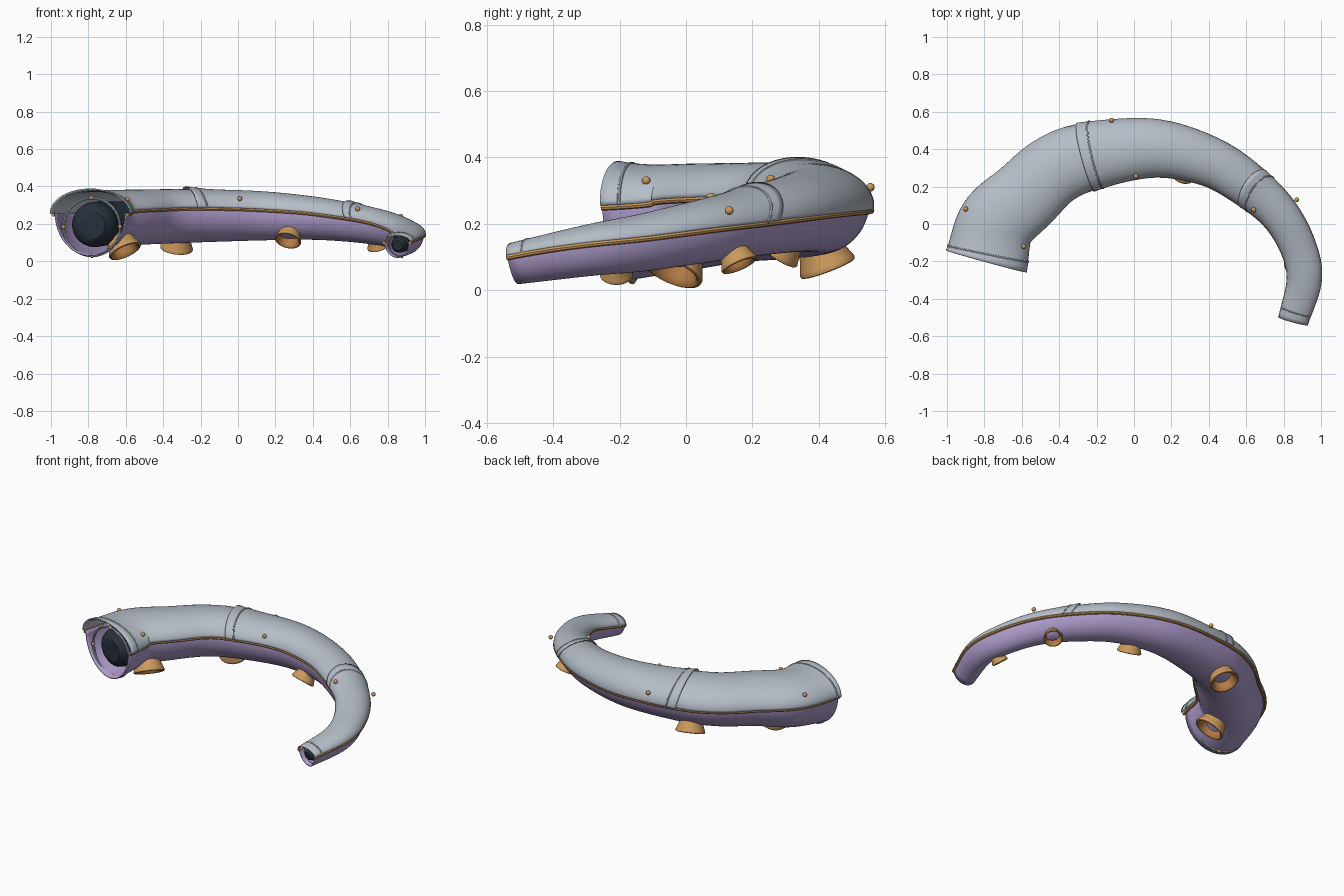
import bpy, math
from mathutils import Vector

cube = bpy.data.objects.get("Cube")
if cube:
    bpy.data.objects.remove(cube)


def material(name, r, g, b):
    m = bpy.data.materials.new(name)
    m.use_nodes = True
    m.diffuse_color = (r, g, b, 1)
    m.node_tree.nodes["Principled BSDF"].inputs["Base Color"].default_value = (r, g, b, 1)
    return m


STEEL = material("pale_steel", 0.46, 0.51, 0.57)
LILAC = material("lilac_skin", 0.42, 0.33, 0.60)
BRASS = material("brass", 0.60, 0.32, 0.11)
COPPER = material("dark_copper", 0.46, 0.20, 0.06)
DARK = material("dark_core", 0.02, 0.03, 0.045)

# Stations along the limb: x, y, seam height, half width, rise above, depth below
PATH = [
    (-.79, -.20, .255, .213, .115, .225),
    (-.735, 0, .262, .205, .115, .20),
    (-.585, .145, .266, .195, .113, .18),
    (-.43, .285, .268, .187, .113, .172),
    (-.245, .36, .268, .18, .113, .165),
    (.10, .405, .262, .155, .11, .148),
    (.40, .335, .248, .13, .095, .13),
    (.62, .20, .225, .115, .08, .12),
    (.78, .05, .20, .10, .068, .115),
    (.88, -.13, .17, .092, .056, .11),
    (.91, -.30, .145, .088, .048, .10),
    (.85, -.52, .105, .075, .035, .085),
]
LAST = len(PATH) - 1


def station(t):
    """Smooth interpolation between the stations."""
    i = max(0, min(LAST - 1, int(math.floor(t))))
    f = t - i
    out = []
    for j in range(6):
        b, c = PATH[i][j], PATH[i + 1][j]
        a = PATH[i - 1][j] if i else 2 * b - c
        d = PATH[i + 2][j] if i + 2 <= LAST else 2 * c - b
        out.append(b + f / 2 * (c - a + f * (2*a - 5*b + 4*c - d + f * (3*(b - c) + d - a))))
    return out


def frame(t):
    s = station(t)
    tangent = (Vector(station(t + .02)[:3]) - Vector(station(t - .02)[:3])).normalized()
    side = Vector((0, 0, 1)).cross(tangent).normalized()
    up = tangent.cross(side)
    roll = math.radians(7) * math.sin(math.pi * max(0, min(1, t / LAST)))
    outer = side * math.cos(roll) - up * math.sin(roll)
    return Vector(s[:3]), outer, tangent.cross(outer), tangent, s[3], s[4], s[5]


def skin(t, angle, wide=1.0, high=1.0):
    """Point on the limb; angle 0 is the outer seam, 90 degrees the crown."""
    c, out, up, _, w, rise, depth = frame(t)
    sn = math.sin(angle)
    return c + out * (math.cos(angle) * w * wide) + up * (sn * high * (rise if sn > 0 else depth))


def grid(name, rows, mat, around=False, along=False, caps=False, thick=0):
    n, m = len(rows), len(rows[0])
    faces = []
    for i in range(n if along else n - 1):
        for j in range(m if around else m - 1):
            k, l = (i + 1) % n, (j + 1) % m
            faces.append((i*m + j, i*m + l, k*m + l, k*m + j))
    if caps:
        faces += [tuple(reversed(range(m))), tuple(range((n - 1)*m, n*m))]
    mesh = bpy.data.meshes.new(name)
    mesh.from_pydata([p for r in rows for p in r], [], faces)
    mesh.materials.append(mat)
    mesh.update()
    ob = bpy.data.objects.new(name, mesh)
    bpy.context.collection.objects.link(ob)
    if thick:
        mod = ob.modifiers.new("thickness", "SOLIDIFY")
        mod.thickness = thick
        mod.offset = 0
    bpy.ops.object.select_all(action="DESELECT")
    ob.select_set(True)
    bpy.context.view_layer.objects.active = ob
    bpy.ops.object.mode_set(mode="EDIT")
    bpy.ops.mesh.select_all(action="SELECT")
    bpy.ops.mesh.normals_make_consistent(inside=False)
    bpy.ops.object.mode_set(mode="OBJECT")
    bpy.ops.object.shade_smooth_by_angle(angle=math.radians(40))
    return ob


def span(a, b, n):
    return [a + (b - a) * i / n for i in range(n + 1)]


def tube(name, pts, radius, mat, closed=False):
    rows, n = [], len(pts)
    for i, p in enumerate(pts):
        a, b = (pts[i - 1], pts[(i + 1) % n]) if closed else (pts[max(0, i - 1)], pts[min(n - 1, i + 1)])
        q = (b - a).to_track_quat("Z", "Y")
        rows.append([p + q @ Vector((math.cos(v), math.sin(v), 0)) * radius
                     for v in span(0, math.tau, 8)[:-1]])
    return grid(name, rows, mat, True, closed, not closed)


def ball(name, pos, radius, mat):
    bpy.ops.mesh.primitive_uv_sphere_add(segments=16, ring_count=8, radius=radius, location=pos)
    ob = bpy.context.object
    ob.name = name
    ob.data.materials.append(mat)
    bpy.ops.object.shade_smooth()


# Overlapping armour plates, each with a raised lip and a bead
ARC = span(0, math.pi, 28)
for name, start, end, scallop in (("base_plate", 0, 4.2, 0), ("middle_plate", 3.95, 7.3, .1),
                                  ("tip_plate", 7.1, LAST, .28)):
    def shell(u, v, extra=0):
        t0 = start - scallop * math.sin(v)
        t = t0 + (end - t0) * u
        lip = max(0, 1 - (t - t0) / .7) ** 2
        tuck = .04 * max(0, 1 - (end - t) / .6) if end < LAST else 0
        return skin(t, v, 1 + .04*lip - tuck + extra, 1 + .14*lip - tuck + extra)
    grid(name, [[shell(u, v) for v in ARC] for u in span(0, 1, 44)], STEEL, thick=.007)
    bead = .2 / (end - start)
    tube(name + "_bead", [shell(bead, v, .01) for v in ARC], .006, STEEL)
tube("tip_bead", [skin(LAST - .22, v, 1.01, 1.02) for v in ARC], .005, STEEL)

# Soft lower shell
LOWER = span(math.pi - .03, math.tau + .03, 30)
grid("underside", [[skin(t, v, .91, 1) for v in LOWER] for t in span(0, LAST, 70)], LILAC, thick=.006)

# Inner core with rounded ends
core = []
for t in span(.12, LAST - .02, 80):
    c, out, up, _, w, _, _ = frame(t)
    d = min(1, (t - .12) / .45, (LAST - .02 - t) / .25)
    r = .58 * w * (.6 + .4 * math.sqrt(1 - (1 - d) ** 2))
    core.append([c - up * .3 * w + (out * math.cos(v) + up * math.sin(v)) * r
                 for v in span(0, math.tau, 24)[:-1]])
grid("inner_core", core, DARK, True, caps=True)

# Collars around the core at both ends, with studs
for name, t in (("base_collar", .15), ("tip_collar", LAST - .12)):
    c, out, up, _, w, _, _ = frame(t)
    loop = [c - up * .34*w + (out * math.cos(v) + up * math.sin(v)) * .73*w
            for v in span(0, math.tau, 40)[:-1]]
    tube(name, loop, .035 * w, STEEL, True)
    for i in range(0, 40, 10):
        ball(name + "_stud", loop[i], .055 * w, BRASS)

# Seam rails on both sides
for name, v in (("outer_rail", 0), ("inner_rail", math.pi)):
    tube(name, [skin(t, v, .97) - Vector((0, 0, .006)) for t in span(0, LAST, 80)], .009, BRASS)

# Rivets on the plates
for pos in ((-.9, .08, .325), (-.59, -.12, .33), (-.12, .555, .31),
            (.01, .255, .335), (.64, .075, .28), (.87, .13, .24)):
    ball("rivet", pos, .013, BRASS)

# Suction cups alternating either side of the belly
CUP = [(.72, -.35), (.84, .1), (.95, .4), (1, .52), (.98, .6), (.9, .63)]
BORE = [(.9, .63), (.82, .58), (.74, .42), (.66, .1), (.62, -.35)]
for i, (t, size) in enumerate(((1.3, .092), (3.75, .088), (5.65, .072), (7.6, .058), (9.5, .05))):
    angle = math.radians(300 if i % 2 else 240)
    c, out, up, along, w, _, depth = frame(t)
    axis = (out * math.cos(angle) / w + up * math.sin(angle) / depth).normalized()
    across = axis.cross(along).normalized()
    centre = skin(t, angle, .91)
    for name, profile, mat in (("suction_cup", CUP, BRASS), ("suction_cup_bore", BORE, COPPER)):
        rows = [[centre + (along * math.cos(v) + across * math.sin(v)) * r * size + axis * h * size
                 for v in span(0, math.tau, 32)[:-1]] for r, h in profile]
        grid(name, rows, mat, True)
